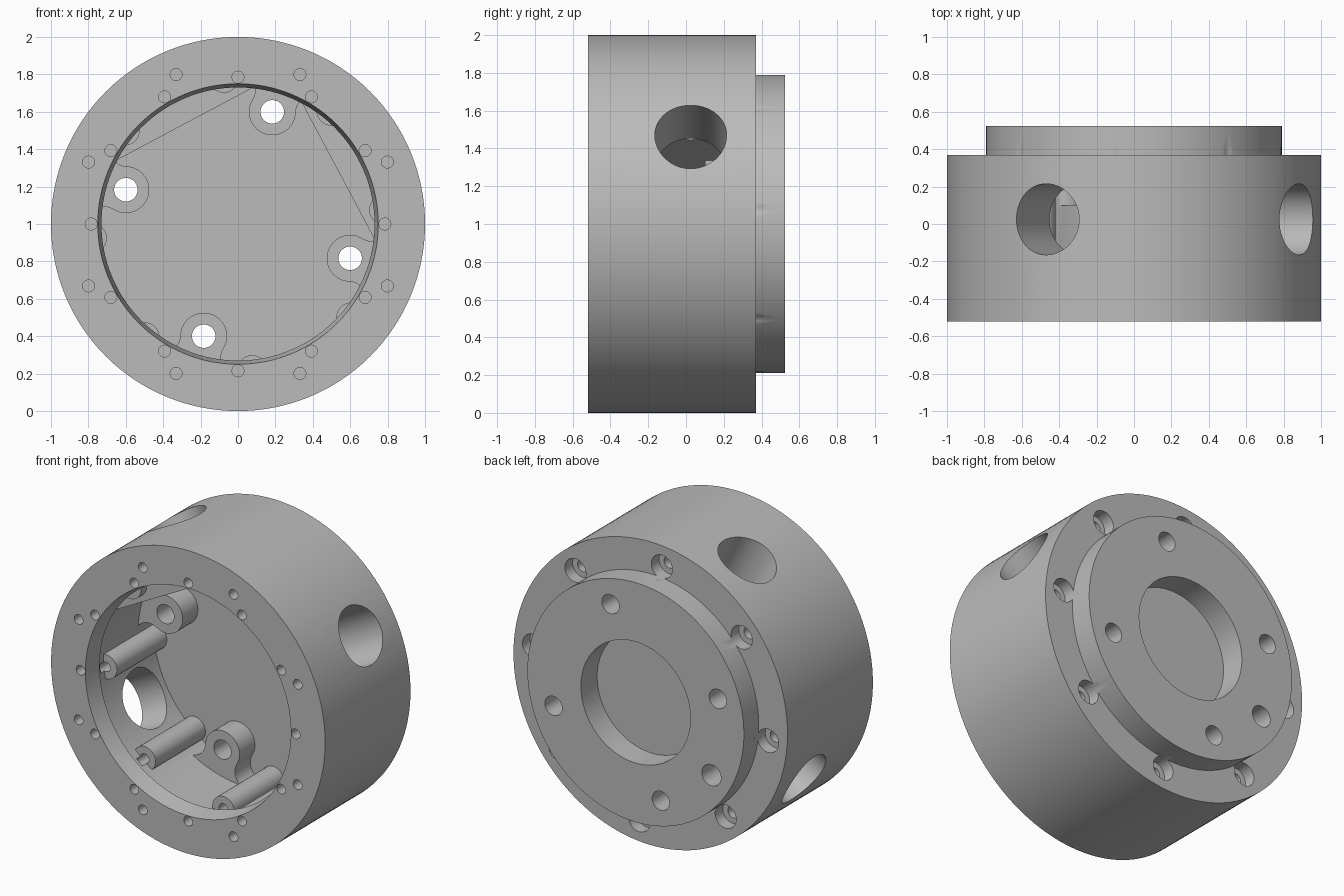
import bpy, bmesh, math
from math import cos, sin, radians, acos, pi
from mathutils import Matrix

if "Cube" in bpy.data.objects:
    bpy.data.objects.remove(bpy.data.objects["Cube"])

grey = bpy.data.materials.new("machined grey")
grey.use_nodes = True
grey.diffuse_color = (0.5, 0.5, 0.5, 1)
grey.node_tree.nodes["Principled BSDF"].inputs["Base Color"].default_value = (0.5, 0.5, 0.5, 1)

FRONT, RIM, BACK, FLOOR = -0.52, 0.37, 0.525, 0.26


def make_object(name, bm):
    bmesh.ops.recalc_face_normals(bm, faces=bm.faces)
    mesh = bpy.data.meshes.new(name)
    bm.to_mesh(mesh)
    bm.free()
    mesh.materials.append(grey)
    obj = bpy.data.objects.new(name, mesh)
    bpy.context.collection.objects.link(obj)
    return obj


def prism(bm, outline, turn, y0, y1):
    """Extrude an outline of (radial, tangential) points along y, turned about the axis."""
    a = radians(turn)
    rings = [[bm.verts.new((u * cos(a) - v * sin(a), y, 1 + u * sin(a) + v * cos(a)))
              for u, v in outline] for y in (y0, y1)]
    bm.faces.new(rings[0])
    bm.faces.new(rings[1][::-1])
    for i in range(len(outline)):
        j = (i + 1) % len(outline)
        bm.faces.new((rings[0][i], rings[0][j], rings[1][j], rings[1][i]))


def arc(u, v, r, start, end, n):
    steps = [radians(start + (end - start) * i / n) for i in range(n + 1)]
    return [(u + r * cos(t), v + r * sin(t)) for t in steps]


def round_bar(bm, dist, turn, r, y0, y1, n=32):
    prism(bm, arc(dist, 0, r, 0, 360, n)[:-1], turn, y0, y1)


def combine(body, tool, operation):
    mod = body.modifiers.new(operation, 'BOOLEAN')
    mod.operation, mod.solver, mod.object = operation, 'EXACT', tool
    mod.use_self = True
    tool.hide_render = True
    bpy.context.view_layer.objects.active = body
    bpy.ops.object.modifier_apply(modifier=mod.name)
    bpy.data.objects.remove(tool)


# Turned housing: outer wall, rear spigot and recess, undercut cavity with tapered lip
profile = [(0, 0.355), (0.4, 0.355), (0.4, BACK), (0.79, BACK), (0.79, RIM), (1, RIM),
           (1, FRONT), (0.75, FRONT), (0.73, -0.4), (0.8, -0.4), (0.8, FLOOR), (0, FLOOR)]
bm = bmesh.new()
verts = [bm.verts.new((r, y, 1)) for r, y in profile]
edges = [bm.edges.new(pair) for pair in zip(verts, verts[1:])]
bmesh.ops.spin(bm, geom=verts + edges, cent=(0, 0, 1), axis=(0, 1, 0),
               angle=2 * pi, steps=128, use_merge=False)
bmesh.ops.remove_doubles(bm, verts=bm.verts, dist=0.0005)
housing = make_object("housing", bm)

# Flat pads inside the wall around two of the side ports
bm = bmesh.new()
half = math.degrees(acos(0.606 / 0.88))
for turn in (28, 118):
    prism(bm, arc(0, 0, 0.88, -half, half, 32), turn, -0.2, 0.31)
combine(housing, make_object("port_pads", bm), 'UNION')

# Screw ribs along the cavity wall
bm = bmesh.new()
for k in range(8):
    round_bar(bm, 0.785, 5.5 + 45 * k, 0.08, -0.26, 0.3)
combine(housing, make_object("screw_ribs", bm), 'UNION')

# Four mounting posts blended into the wall
bm = bmesh.new()
DIST = 0.627
flare = arc(DIST + 0.058, 0.217, 0.1, 255, 360, 10)
mirrored = [(u, -v) for u, v in flare]
nose = arc(DIST, 0, 0.125, 75, 285, 24)[1:-1]
outline = flare[::-1] + nose + mirrored + [(0.9, -0.217), (0.9, 0.217)]
for k in range(4):
    prism(bm, outline, 73 + 90 * k, 0.1, 0.32)
combine(housing, make_object("mounting_posts", bm), 'UNION')

# Drilled holes along the axis
bm = bmesh.new()
for k in range(12):
    round_bar(bm, 0.785, 30 * k, 0.032, FRONT - 0.1, FRONT + 0.09, 20)
for k in range(8):
    round_bar(bm, 0.865, 22.5 + 45 * k, 0.032, FRONT - 0.1, FRONT + 0.15, 20)
    turn = 5.5 + 45 * k
    round_bar(bm, 0.862, turn, 0.077, 0.29, 0.41)
    round_bar(bm, 0.862, turn, 0.04, 0.15, 0.35, 20)
    round_bar(bm, 0.785, turn, 0.032, -0.3, -0.12, 20)
for k in range(4):
    round_bar(bm, DIST, 73 + 90 * k, 0.063, 0, 0.6)
round_bar(bm, 0.645, 211, 0.07, 0.36, 0.6)
combine(housing, make_object("hole_cutters", bm), 'DIFFERENCE')

# Three radial side ports
bm = bmesh.new()
for turn in (28, 118, 208):
    a = radians(turn)
    place = (Matrix.Translation((0.85 * cos(a), 0.025, 1 + 0.85 * sin(a)))
             @ Matrix.Rotation(pi / 2 - a, 4, 'Y'))
    bmesh.ops.create_cone(bm, cap_ends=True, segments=64, radius1=0.19, radius2=0.19,
                          depth=0.52, matrix=place)
combine(housing, make_object("port_cutters", bm), 'DIFFERENCE')

# Smooth round walls, crisp machined edges
bpy.ops.object.select_all(action='DESELECT')
housing.select_set(True)
bpy.context.view_layer.objects.active = housing
bpy.ops.object.shade_smooth_by_angle(angle=radians(30))
